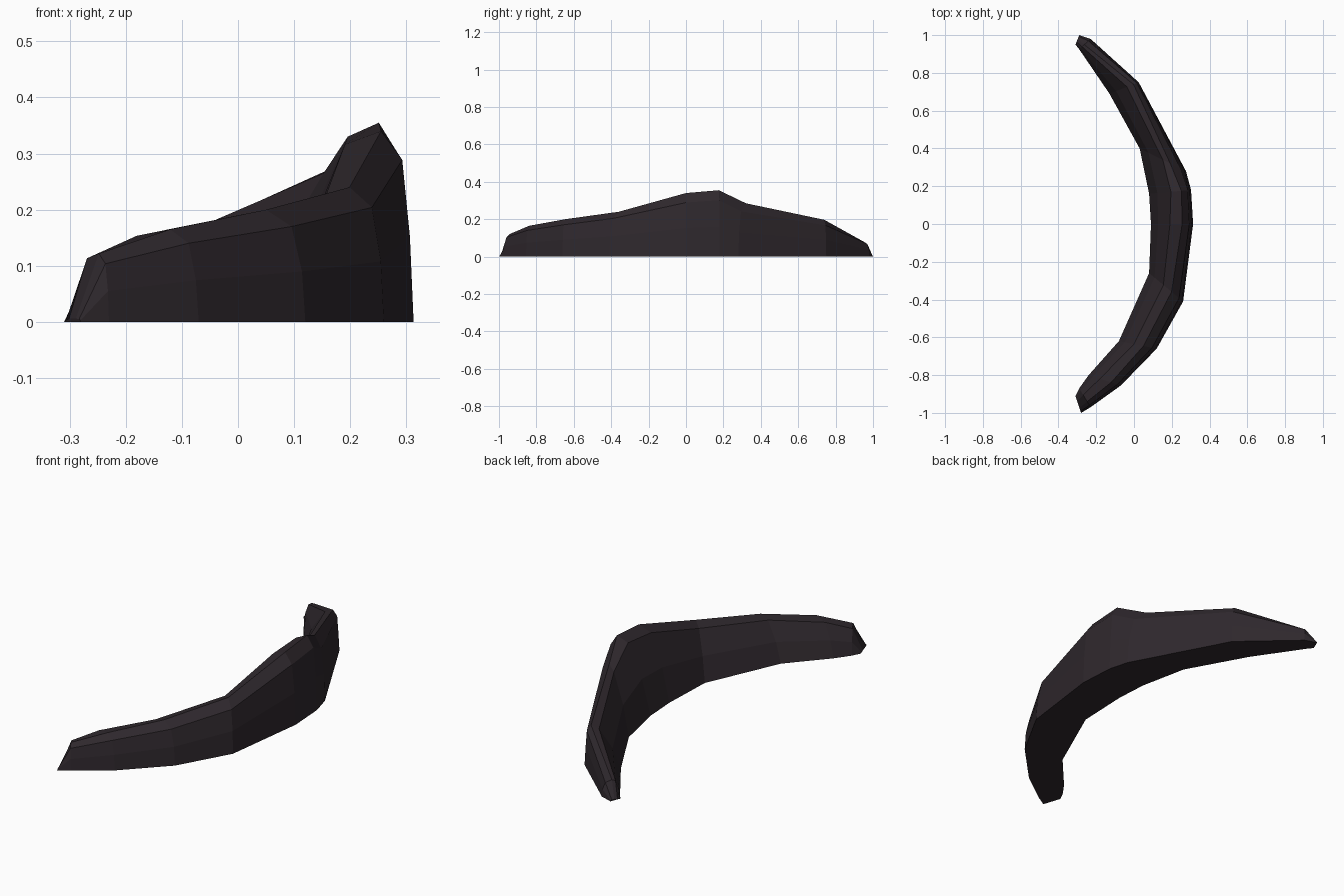
import bpy, bmesh

# Stations along the crescent: inner base x,y, outer base x,y,
# height, ridge position across the width, inner top-edge position
stations = [
    (-0.31, -0.91, -0.28, -1.00, 0.006, 0.70, 0.30),
    (-0.29, -0.87, -0.23, -0.97, 0.122, 0.70, 0.35),
    (-0.24, -0.80, -0.07, -0.855, 0.165, 0.70, 0.35),
    (-0.08, -0.62, 0.12, -0.66, 0.20, 0.65, 0.40),
    (0.08, -0.26, 0.26, -0.41, 0.24, 0.66, 0.42),
    (0.09, 0.00, 0.313, 0.00, 0.34, 0.74, 0.45),
    (0.08, 0.16, 0.302, 0.18, 0.355, 0.77, 0.52),
    (0.03, 0.40, 0.275, 0.28, 0.285, 0.66, 0.50),
    (-0.13, 0.69, 0.025, 0.75, 0.197, 0.82, 0.60),
    (-0.29, 0.925, -0.23, 0.98, 0.08, 0.45, 0.25),
    (-0.31, 0.95, -0.29, 1.00, 0.006, 0.60, 0.30),
]

bm = bmesh.new()
rings = []
for ix, iy, ox, oy, h, ridge, top in stations:
    # inner base, inner wall, inner top edge, ridge, shoulder, outer wall, base
    profile = [(0, 0), (top * 0.38, 0.48), (top, 0.93), (ridge, 1.0),
               (ridge * 0.35 + 0.65, 0.85), (0.97, 0.45), (1, 0)]
    rings.append([bm.verts.new((ix + (ox - ix) * t, iy + (oy - iy) * t, h * z))
                  for t, z in profile])

# Skin between neighbouring sections, then close both tips
for a, b in zip(rings, rings[1:]):
    n = len(a)
    for i in range(n):
        j = (i + 1) % n
        bm.faces.new((a[i], a[j], b[j], b[i]))
bm.faces.new(rings[0])
bm.faces.new(rings[-1])
bmesh.ops.recalc_face_normals(bm, faces=bm.faces)

mesh = bpy.data.meshes.new("crescent_rock")
bm.to_mesh(mesh)
bm.free()
rock = bpy.data.objects.new("crescent_rock", mesh)
bpy.context.collection.objects.link(rock)

# Dark stone
stone = bpy.data.materials.new("dark_stone")
stone.diffuse_color = (0.028, 0.021, 0.026, 1)
mesh.materials.append(stone)
